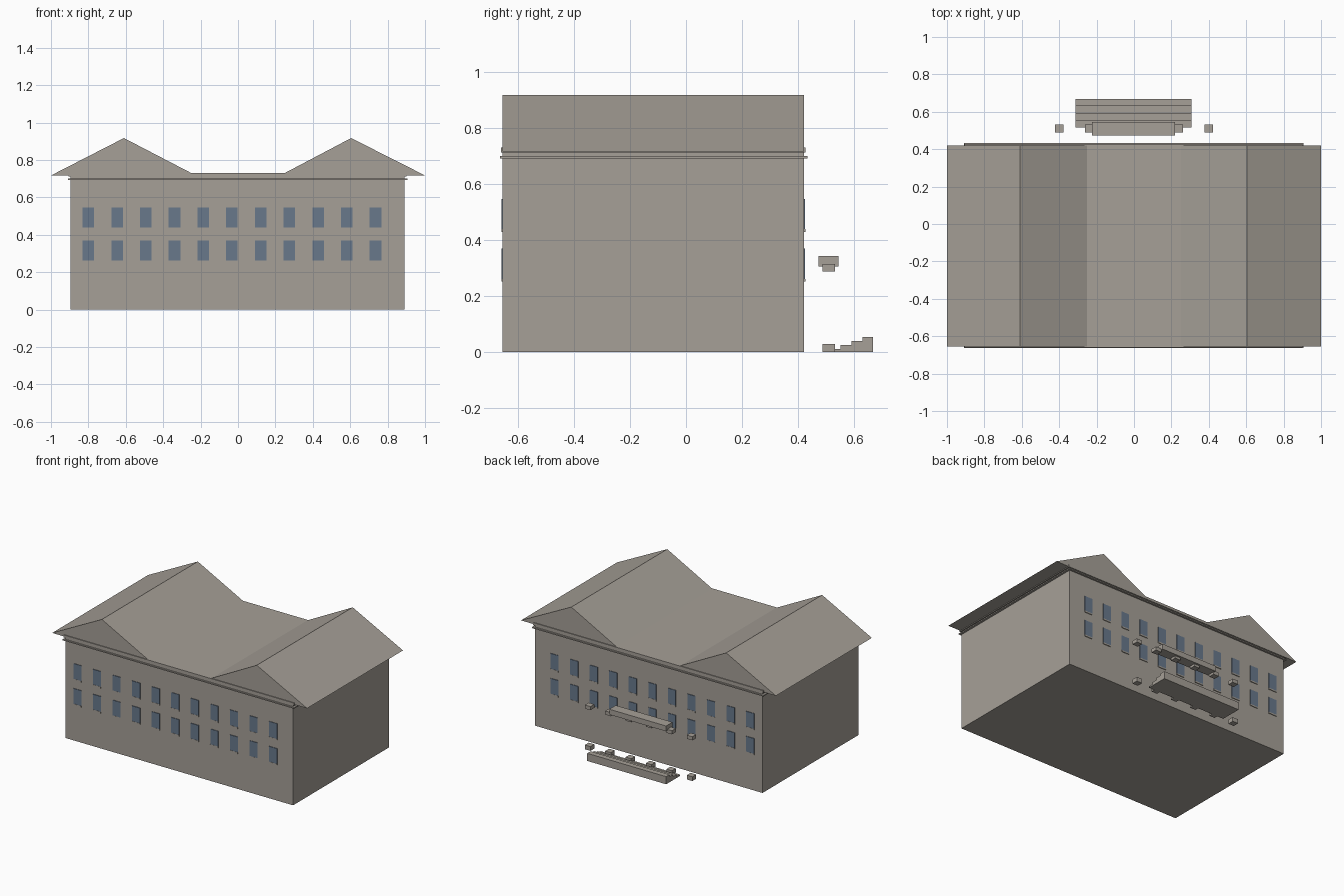
import bpy
import bmesh

cube = bpy.data.objects.get("Cube")
if cube:
    bpy.data.objects.remove(cube, do_unlink=True)


def material(name, rgb):
    m = bpy.data.materials.new(name)
    m.use_nodes = True
    m.diffuse_color = (*rgb, 1)
    m.node_tree.nodes["Principled BSDF"].inputs["Base Color"].default_value = (*rgb, 1)
    return m


STONE = material("warm grey stone", (0.38, 0.35, 0.31))
GLASS = material("blue grey glass", (0.14, 0.19, 0.26))


def finish(name, bm, mat):
    bmesh.ops.recalc_face_normals(bm, faces=bm.faces)
    mesh = bpy.data.meshes.new(name)
    bm.to_mesh(mesh)
    bm.free()
    mesh.materials.append(mat)
    obj = bpy.data.objects.new(name, mesh)
    bpy.context.collection.objects.link(obj)
    return obj


def prism(name, points, axis, start, end, mat=STONE):
    """Extrude a closed profile along x or y; profile points are (other axis, z)."""
    bm = bmesh.new()
    place = (lambda a, z: (start, a, z)) if axis == "x" else (lambda a, z: (a, start, z))
    face = bm.faces.new([bm.verts.new(place(a, z)) for a, z in points])
    out = bmesh.ops.extrude_face_region(bm, geom=[face])
    move = (end - start, 0, 0) if axis == "x" else (0, end - start, 0)
    bmesh.ops.translate(bm, vec=move, verts=[v for v in out["geom"] if isinstance(v, bmesh.types.BMVert)])
    return finish(name, bm, mat)


def box(name, x, y, z, mat=STONE):
    return prism(name, [(x[0], z[0]), (x[1], z[0]), (x[1], z[1]), (x[0], z[1])], "y", *y, mat)


FRONT, BACK = -0.654, 0.421
LEFT, RIGHT = 0.89, -0.895

# Main block and cornice
box("walls", (RIGHT, LEFT), (FRONT, BACK), (0, 0.716))
box("lower_cornice", (-0.91, 0.905), (FRONT - 0.01, BACK + 0.012), (0.692, 0.700))
box("upper_cornice", (-0.905, 0.90), (FRONT - 0.006, BACK + 0.006), (0.712, 0.730))

# Twin gabled roof with a flat valley
prism("roof", [(-1, 0.717), (-0.61, 0.917), (-0.25, 0.73), (0.25, 0.73),
               (0.605, 0.917), (1, 0.717)], "y", FRONT, BACK)

# Two rows of windows on the front and back
for side, wall, out in (("front", FRONT, -1), ("back", BACK, 1)):
    for row, base in (("lower", 0.262), ("upper", 0.439)):
        for i in range(11):
            x = -0.80 + i * 0.1535
            span = (x - 0.031, x + 0.031)
            box(f"{side}_{row}_window_{i + 1}", span, (wall, wall + out * 0.004),
                (base, base + 0.108), GLASS)
            box(f"{side}_{row}_sill_{i + 1}", span, (wall, wall + out * 0.005),
                (base - 0.010, base))

# Column bases and capitals behind the building
for i in range(6):
    x = -0.4 + i * 0.16
    for part, z in (("base", (0, 0.030)), ("capital", (0.288, 0.314))):
        box(f"column_{part}_{i + 1}", (x - 0.022, x + 0.022), (0.488, 0.531), z)

# Balcony slab resting on the inner capitals
box("balcony_slab", (-0.225, 0.22), (0.473, 0.545), (0.305, 0.343))

# Steps rising away from the building
steps = [(0.515, 0.011), (0.551, 0.025), (0.591, 0.040), (0.630, 0.054)]
profile = [(0.668, 0), (0.515, 0)]
for (y, z), end in zip(steps, [s[0] for s in steps[1:]] + [0.668]):
    profile += [(y, z), (end, z)]
prism("steps", profile, "x", -0.312, 0.307)
